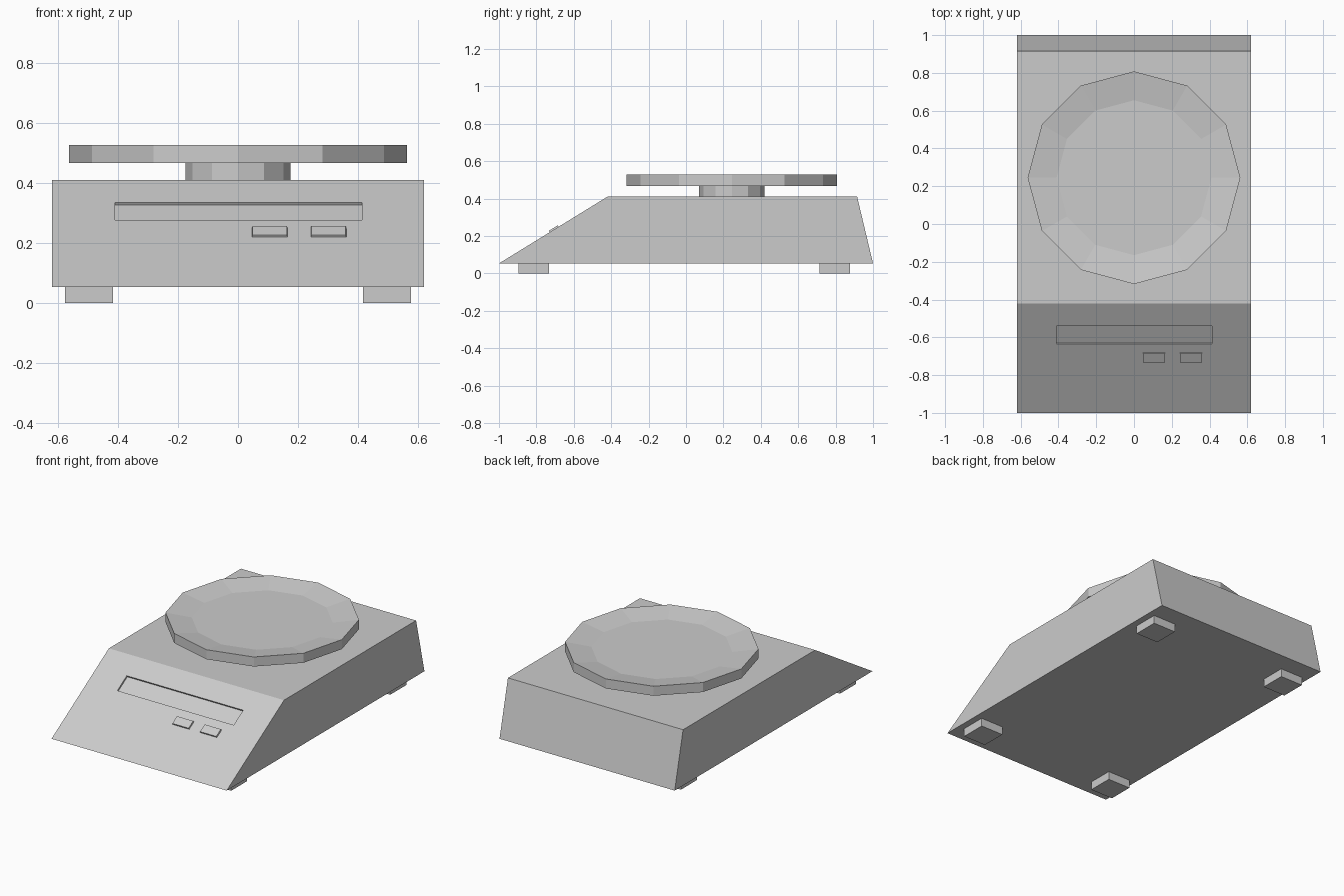
import bpy, bmesh, math
from mathutils import Matrix, Vector

cube = bpy.data.objects.get("Cube")
if cube:
    bpy.data.objects.remove(cube, do_unlink=True)

grey = bpy.data.materials.new("light_grey")
grey.use_nodes = True
grey.diffuse_color = (0.6, 0.6, 0.6, 1)
grey.node_tree.nodes["Principled BSDF"].inputs["Base Color"].default_value = (0.6, 0.6, 0.6, 1)


def finish(name, bm):
    bmesh.ops.recalc_face_normals(bm, faces=bm.faces)
    mesh = bpy.data.meshes.new(name)
    bm.to_mesh(mesh)
    bm.free()
    mesh.materials.append(grey)
    obj = bpy.data.objects.new(name, mesh)
    bpy.context.collection.objects.link(obj)
    return obj


def box(name, center, size, tilt=0.0, taper=1.0):
    """Box, optionally tilted about x and narrowed at its top."""
    bm = bmesh.new()
    bmesh.ops.create_cube(bm, size=1)
    for v in bm.verts:
        k = taper if v.co.z > 0 else 1.0
        v.co = Vector((v.co.x * size[0] * k, v.co.y * size[1] * k, v.co.z * size[2]))
    bm.transform(Matrix.Translation(center) @ Matrix.Rotation(tilt, 4, 'X'))
    return finish(name, bm)


def turned(name, profile, y, sides=12):
    """Closed stack of polygon rings given as (radius, z)."""
    bm = bmesh.new()
    rings = []
    for r, z in profile:
        angles = [math.tau * i / sides for i in range(sides)]
        rings.append([bm.verts.new((r * math.cos(a), y + r * math.sin(a), z)) for a in angles])
    for low, high in zip(rings, rings[1:]):
        for i in range(sides):
            j = (i + 1) % sides
            bm.faces.new((low[i], low[j], high[j], high[i]))
    bm.faces.new(rings[0][::-1])
    bm.faces.new(rings[-1])
    return finish(name, bm)


# Wedge-shaped housing, a side profile extruded across x
BASE, TOP, HALF = 0.053, 0.41, 0.62
FRONT, CREST = -1.0, -0.42
bm = bmesh.new()
side = [(FRONT, BASE), (1.0, BASE), (0.915, TOP), (CREST, TOP)]
face = bm.faces.new([bm.verts.new((-HALF, y, z)) for y, z in side])
ext = bmesh.ops.extrude_face_region(bm, geom=[face])
bmesh.ops.translate(bm, vec=(2 * HALF, 0, 0),
                    verts=[g for g in ext["geom"] if isinstance(g, bmesh.types.BMVert)])
housing = finish("housing", bm)

# Positions on the sloped control panel
slope = math.atan2(TOP - BASE, CREST - FRONT)


def on_slope(x, y):
    return Vector((x, y, BASE + (y - FRONT) * math.tan(slope)))


# Display recess
cutter = box("display_cutter", on_slope(0.002, -0.587), (0.824, 0.112, 0.022), slope)
cutter.hide_render = True
cutter.hide_viewport = True
cutter.display_type = 'WIRE'
recess = housing.modifiers.new("display_recess", 'BOOLEAN')
recess.operation = 'DIFFERENCE'
recess.solver = 'EXACT'
recess.object = cutter

# Push buttons
for name, x in (("left_button", 0.302), ("right_button", 0.106)):
    box(name, on_slope(x, -0.705), (0.122, 0.058, 0.018), slope, 0.94)

# Feet
for end, y in (("front", -0.813), ("back", 0.795)):
    for hand, s in (("left", 1), ("right", -1)):
        box(f"{end}_{hand}_foot", (s * 0.497, y, BASE / 2), (0.161, 0.163, BASE))

# Weighing column and dished pan
turned("pan_column", [(0.175, TOP), (0.175, 0.467)], 0.245)
turned("weighing_pan", [(0.563, 0.467), (0.563, 0.528), (0.41, 0.503)], 0.245)
